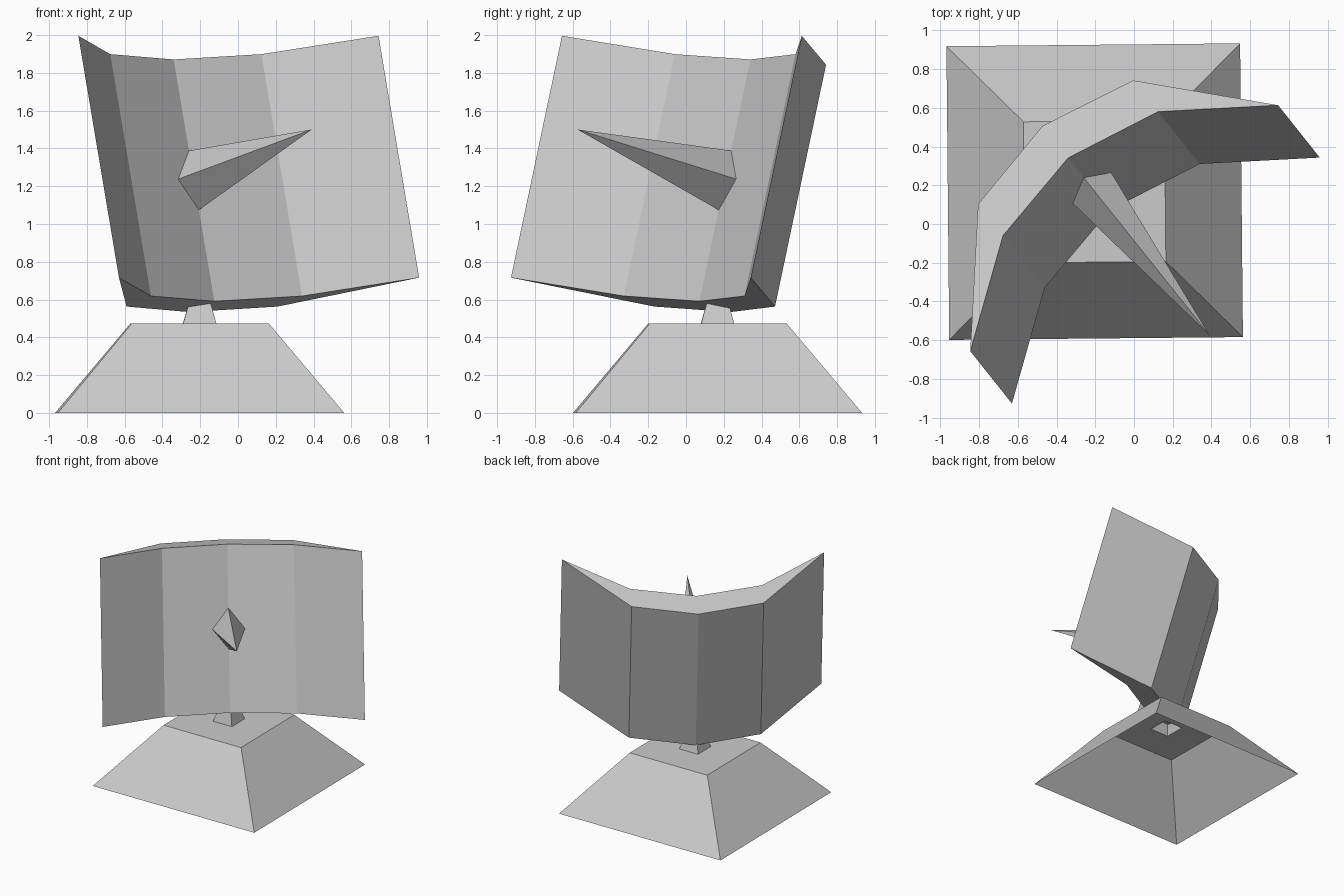
import bpy, bmesh, math
from mathutils import Matrix, Vector

if "Cube" in bpy.data.objects:
    bpy.data.objects.remove(bpy.data.objects["Cube"])


def add_object(name, bm, matrix):
    bm.transform(matrix)
    bm.normal_update()
    me = bpy.data.meshes.new(name)
    bm.to_mesh(me)
    bm.free()
    ob = bpy.data.objects.new(name, me)
    bpy.context.collection.objects.link(ob)
    return ob


def square_ring(bm, half, z):
    return [bm.verts.new((sx * half, sy * half, z))
            for sx, sy in ((-1, -1), (1, -1), (1, 1), (-1, 1))]


# Pedestal: one open-bottomed shell of stacked square rings, slope, ledge, neck
bm = bmesh.new()
rings = [square_ring(bm, h, z) for h, z in
         ((0.758, 0.0), (0.364, 0.472), (0.088, 0.472), (0.044, 0.63))]
for lo, hi in zip(rings, rings[1:]):
    for i in range(4):
        j = (i + 1) % 4
        bm.faces.new((lo[i], lo[j], hi[j], hi[i]))
bm.faces.new(rings[-1])
add_object("pedestal", bm, Matrix.Translation((-0.203, 0.167, 0))
           @ Matrix.Rotation(math.radians(0.55), 4, 'Z'))

# Dish frame: local x = sideways, local y = away from the facing side, local z = up the panel
side = Vector((0.781, 0.624, 0)).normalized()
up = Vector((-0.215, 0.27, 1.28)).normalized()
back = up.cross(side)
frame = Matrix((side, back, up)).transposed().to_4x4()
frame.translation = (-0.233, 0.206, 1.231)

# Dish: crescent profile extruded along the panel height
inner = [(-1.017, -0.481), (-0.512, -0.107), (0, 0), (0.512, -0.107), (1.017, -0.481)]
outer = [(0.512, 0.107), (0, 0.219), (-0.512, 0.107)]
bm = bmesh.new()
face = bm.faces.new([bm.verts.new((x, y, -0.663)) for x, y in inner + outer])
ext = bmesh.ops.extrude_face_region(bm, geom=[face])
bmesh.ops.translate(bm, vec=(0, 0, 1.326),
                    verts=[v for v in ext["geom"] if isinstance(v, bmesh.types.BMVert)])
bmesh.ops.recalc_face_normals(bm, faces=bm.faces)
add_object("dish", bm, frame)

# Feed spike: four-sided pyramid rooted in the middle of the dish
bm = bmesh.new()
tip = bm.verts.new((0, -1.035, 0))
root = [bm.verts.new((x, 0.02, z)) for x, z in
        ((0, 0.166), (0.133, 0), (0, -0.166), (-0.133, 0))]
bm.faces.new(root)
for i in range(4):
    bm.faces.new((root[i], root[(i + 1) % 4], tip))
bmesh.ops.recalc_face_normals(bm, faces=bm.faces)
add_object("feed_spike", bm, frame)
